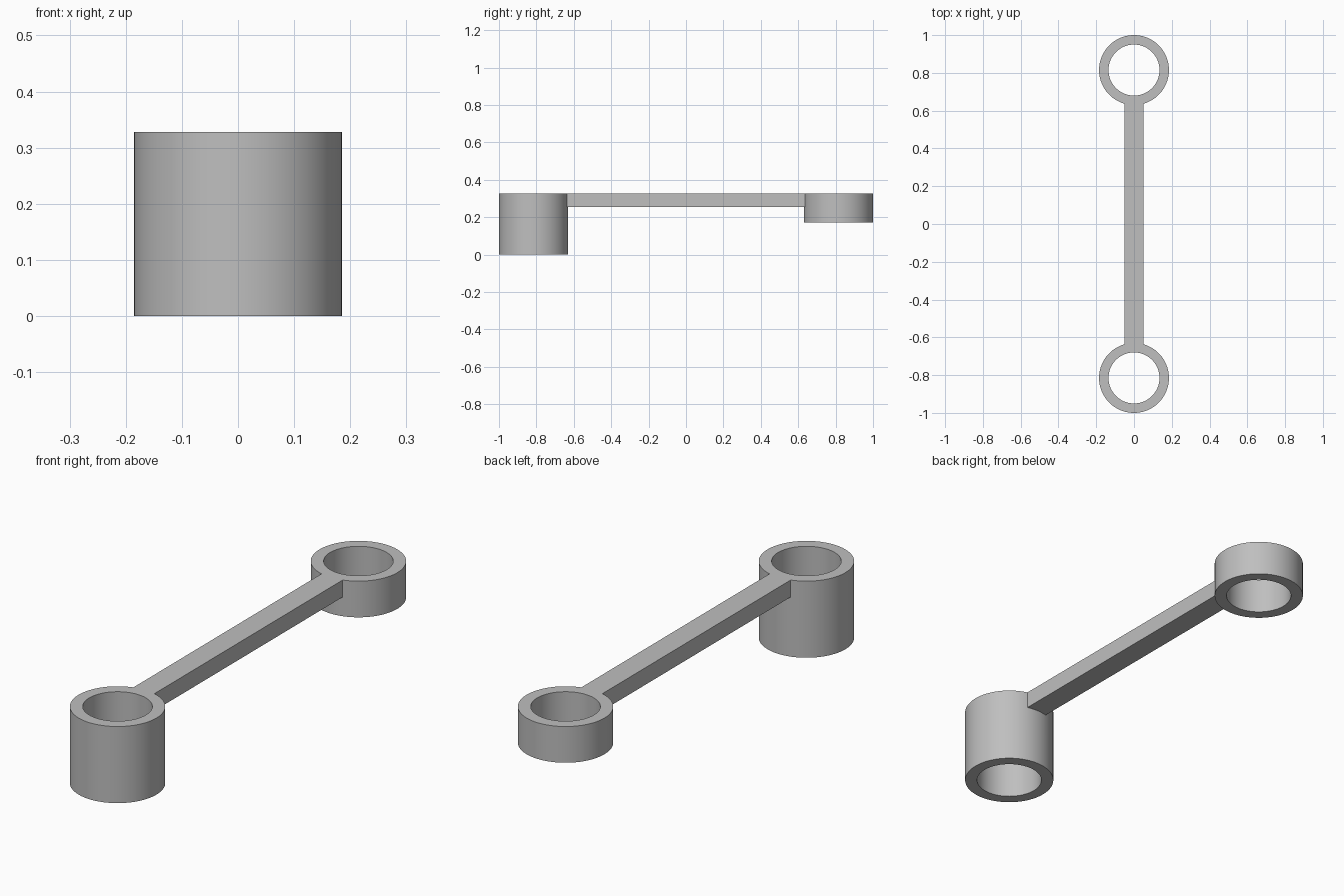
import bpy
import bmesh
import math

if "Cube" in bpy.data.objects:
    bpy.data.objects.remove(bpy.data.objects["Cube"])

OUTER, INNER = 0.185, 0.135   # ring radii
END_Y = 0.815                 # ring centre distance from the middle
TOP = 0.328                   # shared flat top
SIDES = 96

grey = bpy.data.materials.new("light grey")
grey.diffuse_color = (0.52, 0.52, 0.52, 1.0)
grey.use_nodes = True
grey.node_tree.nodes["Principled BSDF"].inputs["Base Color"].default_value = grey.diffuse_color


def add_object(name, bm):
    bmesh.ops.recalc_face_normals(bm, faces=bm.faces)
    mesh = bpy.data.meshes.new(name)
    bm.to_mesh(mesh)
    bm.free()
    mesh.materials.append(grey)
    obj = bpy.data.objects.new(name, mesh)
    bpy.context.collection.objects.link(obj)
    return obj


def ring(name, y, bottom):
    """Open tube: a rectangular section swept around a vertical axis."""
    bm = bmesh.new()
    section = [(INNER, bottom), (OUTER, bottom), (OUTER, TOP), (INNER, TOP)]
    loops = []
    for i in range(SIDES):
        a = 2 * math.pi * i / SIDES
        loops.append([bm.verts.new((r * math.cos(a), y + r * math.sin(a), z))
                      for r, z in section])
    for i in range(SIDES):
        p, q = loops[i], loops[(i + 1) % SIDES]
        for k in range(4):
            m = (k + 1) % 4
            bm.faces.new((p[k], q[k], q[m], p[m]))
    return add_object(name, bm)


# Tall front ring and short back ring
front_ring = ring("link_arm", -END_Y, 0.0)
back_ring = ring("back_ring", END_Y, 0.173)

# Connecting bar, its ends buried in the ring walls
bm = bmesh.new()
bmesh.ops.create_cube(bm, size=1.0)
reach = END_Y - 0.16
for v in bm.verts:
    v.co = (v.co.x * 0.10, v.co.y * 2 * reach, 0.255 if v.co.z < 0 else TOP)
bar = add_object("bar", bm)

# Fuse the parts into one solid
bpy.context.view_layer.objects.active = front_ring
front_ring.select_set(True)
for part in (bar, back_ring):
    mod = front_ring.modifiers.new("fuse", 'BOOLEAN')
    mod.operation = 'UNION'
    mod.solver = 'EXACT'
    mod.object = part
    bpy.ops.object.modifier_apply(modifier=mod.name)
    bpy.data.objects.remove(part)

bpy.ops.object.shade_smooth_by_angle(angle=math.radians(30))
